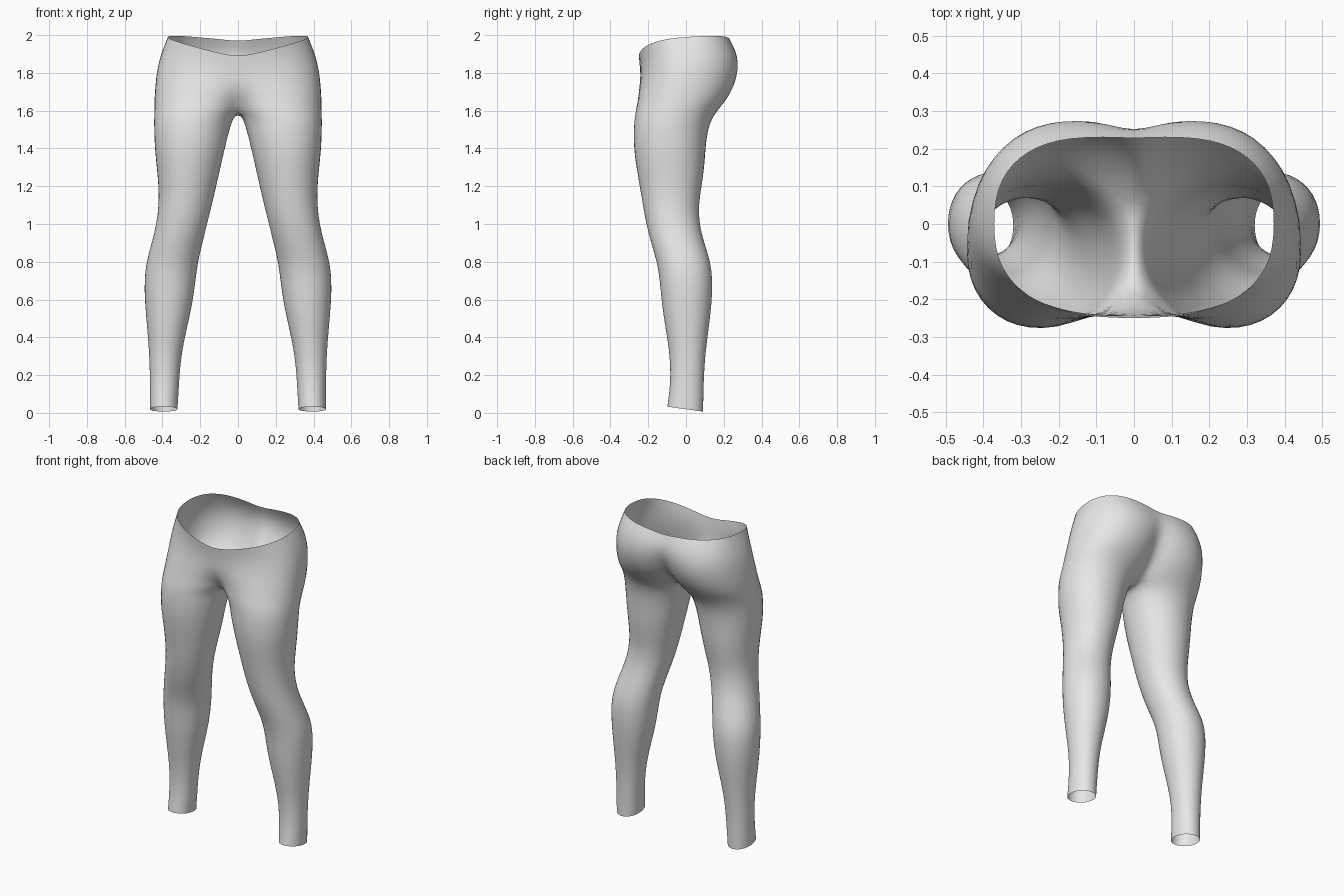
import bpy, bmesh, math

if "Cube" in bpy.data.objects:
    bpy.data.objects.remove(bpy.data.objects["Cube"])

OUTER, INNER = 17, 7      # points around the outside and the inner thigh


def power(v, p):
    return math.copysign(abs(v) ** (2 / p), v)


# Leg sections: height, inner x, outer x, front y, back y
legs = [
    (0.02, 0.32, 0.467, -0.10, 0.092), (0.10, 0.315, 0.467, -0.09, 0.093),
    (0.20, 0.31, 0.467, -0.082, 0.096), (0.32, 0.298, 0.471, -0.088, 0.104),
    (0.45, 0.27, 0.482, -0.11, 0.122), (0.58, 0.24, 0.494, -0.13, 0.138),
    (0.70, 0.225, 0.498, -0.14, 0.143), (0.80, 0.212, 0.487, -0.155, 0.132),
    (0.90, 0.188, 0.458, -0.187, 0.098), (1.00, 0.163, 0.433, -0.212, 0.072),
    (1.10, 0.138, 0.421, -0.23, 0.068), (1.20, 0.115, 0.422, -0.247, 0.085),
    (1.30, 0.092, 0.432, -0.265, 0.10), (1.40, 0.07, 0.443, -0.279, 0.105),
    (1.50, 0.045, 0.447, -0.28, 0.118), (1.56, 0.027, 0.447, -0.275, 0.142),
]

# Hip sections: front, side and back heights, outer x, front y, back y,
# middle y, front and back sweep angles, squareness
hips = [
    (1.605, 1.60, 1.605, 0.447, -0.27, 0.172, -0.05, 155, 155, 2.1),
    (1.65, 1.65, 1.65, 0.446, -0.26, 0.212, -0.03, 138, 146, 2.1),
    (1.70, 1.71, 1.71, 0.442, -0.253, 0.25, -0.02, 121, 137, 2.1),
    (1.75, 1.78, 1.78, 0.436, -0.246, 0.274, -0.01, 106, 130, 2.1),
    (1.80, 1.85, 1.84, 0.424, -0.243, 0.28, 0.0, 96, 122, 2.2),
    (1.845, 1.92, 1.905, 0.402, -0.247, 0.268, 0.0, 90, 113, 2.3),
    (1.885, 1.99, 1.967, 0.373, -0.251, 0.232, 0.0, 90, 104, 2.5),
]

bm = bmesh.new()
rings = []

# Closed leg rings
for k, (z, xi, xo, yf, yb) in enumerate(legs):
    sweep = 135 + 15 * max(0, z - 1.2) / 0.36
    angles = [-sweep + 2 * sweep * j / (OUTER - 1) for j in range(OUTER)]
    gap = 360 - 2 * sweep
    angles += [sweep + gap * (j + 1) / (INNER + 1) for j in range(INNER)]
    ring = []
    for a in angles:
        c, s = math.cos(math.radians(a)), math.sin(math.radians(a))
        hem = -0.013 * s if k == 0 else 0
        ring.append(bm.verts.new((
            (xi + xo) / 2 + (xo - xi) / 2 * power(c, 2.1),
            (yf + yb) / 2 + (yb - yf) / 2 * power(s, 2.1),
            z + hem)))
    rings.append(ring)

# Open hip rings that end on the centre seam
for k, (zf, zs, zb, xo, yf, yb, ym, af, ab, p) in enumerate(hips):
    ring = []
    for j in range(OUTER):
        u = 2 * j / (OUTER - 1) - 1
        sweep, reach = (af, ym - yf) if u < 0 else (ab, yb - ym)
        a = math.radians(u * sweep)
        end = power(math.cos(math.radians(sweep)), p)
        half = xo / (1 - end)
        x = xo - half + half * power(math.cos(a), p)
        y = ym + reach * power(math.sin(a), p)
        z = zs + (zb - zf) / 2 * u + ((zf + zb) / 2 - zs) * u * u
        ring.append(bm.verts.new((0 if abs(u) == 1 else x, y, z)))
    if k == 0:
        # Crotch line joins the back seam to the front seam
        back, front = ring[-1].co.copy(), ring[0].co.copy()
        for j in range(INNER):
            f = (j + 1) / (INNER + 1)
            co = back.lerp(front, f)
            co.z -= 0.022 * math.sin(math.pi * f)
            ring.append(bm.verts.new(co))
    rings.append(ring)

# Skin between neighbouring rings
for low, high in zip(rings, rings[1:]):
    closed = len(high) > OUTER
    n = len(low) if closed else OUTER - 1
    for j in range(n):
        i = (j + 1) % len(low)
        bm.faces.new((low[j], low[i], high[i], high[j])).smooth = True

mesh = bpy.data.meshes.new("leggings")
bm.to_mesh(mesh)
bm.free()
leggings = bpy.data.objects.new("leggings", mesh)
bpy.context.collection.objects.link(leggings)

# Second leg and smooth cloth
mirror = leggings.modifiers.new("mirror", 'MIRROR')
mirror.use_clip = True
mirror.merge_threshold = 0.0005
smooth = leggings.modifiers.new("smooth", 'SUBSURF')
smooth.levels = smooth.render_levels = 1

# Plain cloth colour
cloth = bpy.data.materials.new("light grey cloth")
cloth.use_nodes = True
grey = (0.8, 0.8, 0.8, 1)
cloth.diffuse_color = grey
cloth.node_tree.nodes["Principled BSDF"].inputs["Base Color"].default_value = grey
mesh.materials.append(cloth)
